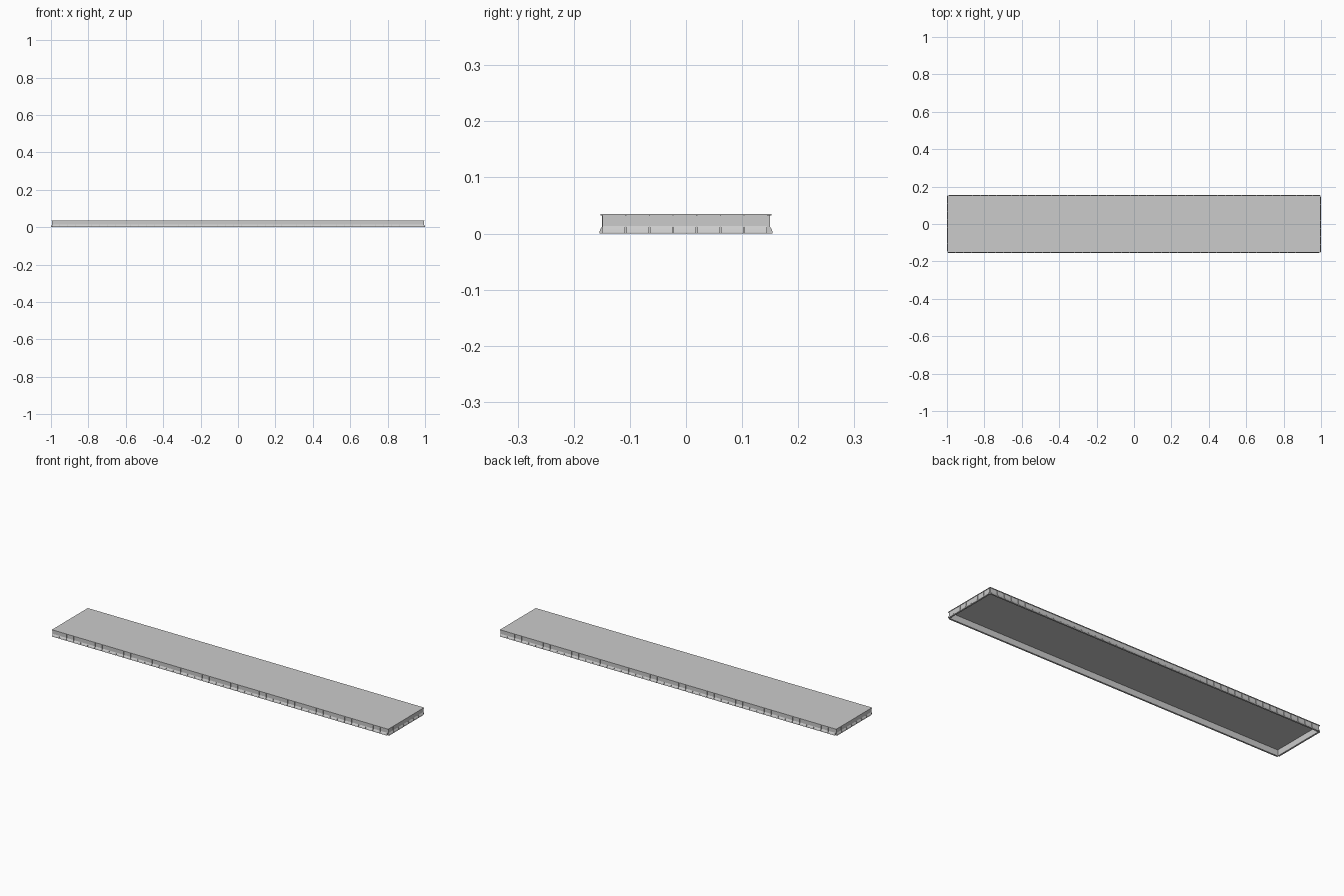
import bpy, bmesh, math
from mathutils import Matrix

if "Cube" in bpy.data.objects:
    bpy.data.objects.remove(bpy.data.objects["Cube"])

HX, HY = 0.995, 0.1495      # wall planes, the skirt foot flares further out
TOP = 0.032


def finish(name, bm):
    bmesh.ops.recalc_face_normals(bm, faces=bm.faces)
    me = bpy.data.meshes.new(name)
    bm.to_mesh(me)
    bm.free()
    ob = bpy.data.objects.new(name, me)
    bpy.context.collection.objects.link(ob)
    return ob


def box(bm, x0, x1, y0, y1, z0, z1):
    m = Matrix.Translation(((x0 + x1) / 2, (y0 + y1) / 2, (z0 + z1) / 2))
    m = m @ Matrix.Diagonal((x1 - x0, y1 - y0, z1 - z0, 1))
    bmesh.ops.create_cube(bm, size=1, matrix=m)


def extrude_profile(bm, profile, a, b, place):
    """Closed (outward, z) profile swept from a to b along a wall."""
    f = [bm.verts.new(place @ v) for v in
         [Matrix.Translation((a, -o, z)).to_translation() for o, z in profile]]
    g = [bm.verts.new(place @ v) for v in
         [Matrix.Translation((b, -o, z)).to_translation() for o, z in profile]]
    bm.faces.new(f)
    bm.faces.new(g[::-1])
    n = len(f)
    for i in range(n):
        bm.faces.new((f[i], f[(i + 1) % n], g[(i + 1) % n], g[i]))


# Thin deck plate
bm = bmesh.new()
box(bm, -0.997, 0.997, -0.152, 0.152, TOP, 0.035)
finish("deck_plate", bm)

# Continuous backing wall under the deck
bm = bmesh.new()
for s in (-1, 1):
    y = sorted((s * (HY - 0.004), s * (HY - 0.002)))
    x = sorted((s * (HX - 0.004), s * (HX - 0.002)))
    box(bm, -HX + 0.004, HX - 0.004, *y, 0, TOP)
    box(bm, *x, -HY + 0.002, HY - 0.002, 0, TOP)
finish("backing_wall", bm)

# Skirt panels with a flared foot, separated by narrow grooves
panel = [(-0.002, 0), (0.005, 0), (0.0048, 0.003), (0.0035, 0.007),
         (0.001, 0.011), (0, 0.013), (0, TOP), (-0.002, TOP)]
for name, turn, half, dist, count in (
        ("front_skirt", 0, HX, HY, 47), ("right_skirt", 90, HY, HX, 7),
        ("back_skirt", 180, HX, HY, 47), ("left_skirt", 270, HY, HX, 7)):
    bm = bmesh.new()
    place = Matrix.Rotation(math.radians(turn), 4, 'Z') @ Matrix.Translation((0, -dist, 0))
    step = (2 * half - 0.004) / count
    for i in range(count):
        a = -half + i * step
        extrude_profile(bm, panel, a + 0.001, a + step - 0.001, place)
    finish(name, bm)
